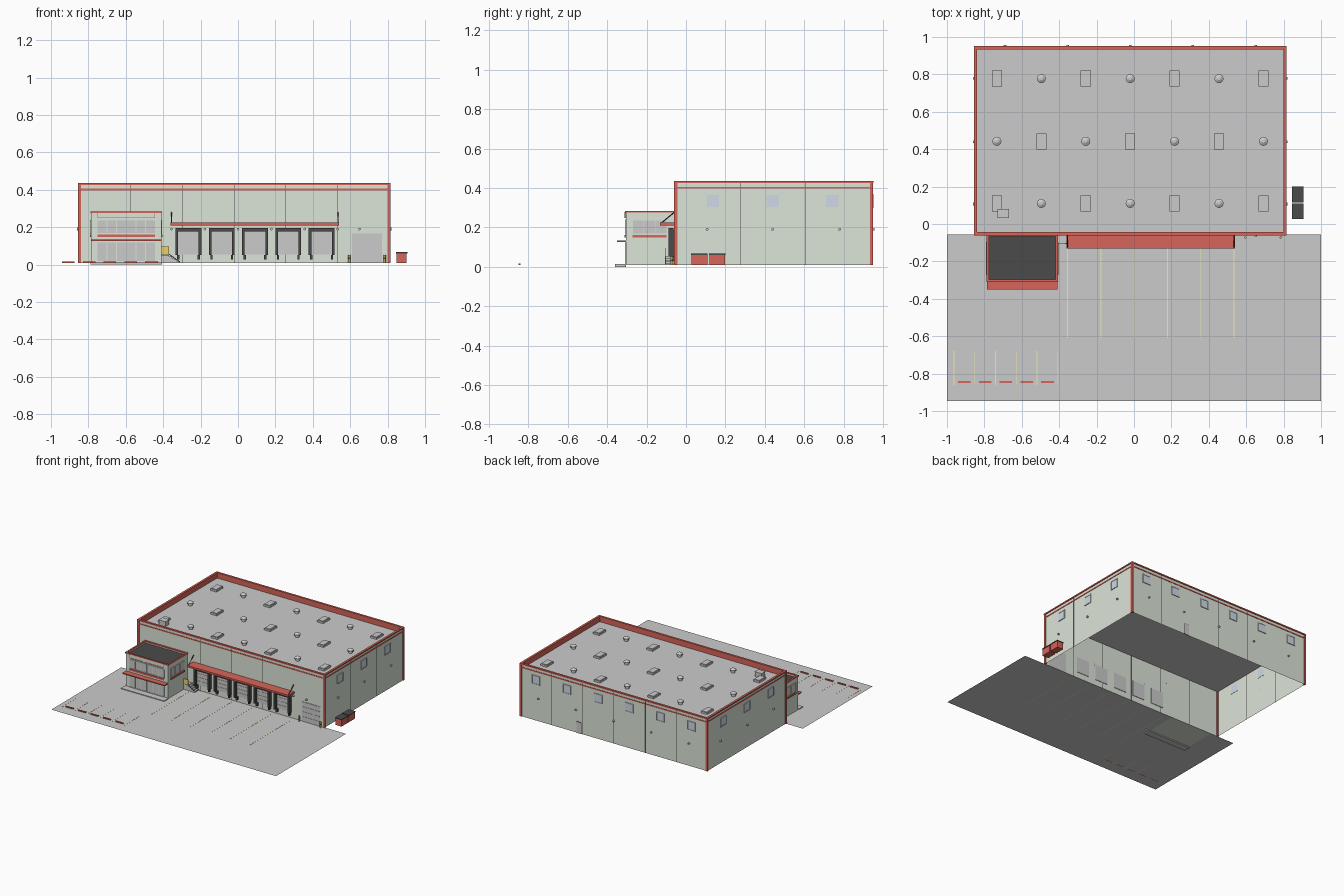
import bpy, bmesh
from mathutils import Matrix, Vector

if "Cube" in bpy.data.objects:
    bpy.data.objects.remove(bpy.data.objects["Cube"])

COL = {"wall": (.72, .78, .69), "red": (.68, .13, .10), "dark": (.07, .07, .07),
       "glass": (.62, .70, .80), "yellow": (.85, .65, .12), "line": (.88, .84, .45),
       "panel": (.66, .66, .67)}
mats = {}

def finish(name, bm, col=None):
    me = bpy.data.meshes.new(name)
    bm.to_mesh(me)
    bm.free()
    ob = bpy.data.objects.new(name, me)
    bpy.context.collection.objects.link(ob)
    if col:
        if col not in mats:
            mats[col] = bpy.data.materials.new(col)
            mats[col].diffuse_color = (*COL[col], 1)
        me.materials.append(mats[col])
    return ob

def boxes(name, items, col=None):
    """One object from boxes given as x0, x1, y0, y1, z0, z1."""
    bm = bmesh.new()
    for x0, x1, y0, y1, z0, z1 in items:
        m = Matrix.Translation(((x0+x1)/2, (y0+y1)/2, (z0+z1)/2)) @ Matrix.Diagonal((x1-x0, y1-y0, z1-z0, 1))
        bmesh.ops.create_cube(bm, size=1, matrix=m)
    return finish(name, bm, col)

def cylinders(name, items, r, col=None, r2=None, seg=16):
    """One object from rods given as start, end."""
    bm = bmesh.new()
    for a, b in items:
        a, b = Vector(a), Vector(b)
        m = Matrix.Translation((a+b)/2) @ (b-a).to_track_quat('Z', 'Y').to_matrix().to_4x4()
        bmesh.ops.create_cone(bm, cap_ends=True, segments=seg, radius1=r,
                              radius2=r if r2 is None else r2, depth=(b-a).length, matrix=m)
    for f in bm.faces:
        f.smooth = len(f.verts) == 4
    for e in bm.edges:
        e.smooth = all(f.smooth for f in e.link_faces)
    return finish(name, bm, col)

def ring(x0, x1, y0, y1, z0, z1, t):
    """Four boxes around a rectangle, seen from above."""
    return [(x0, x1, y0, y0+t, z0, z1), (x0, x1, y1-t, y1, z0, z1),
            (x0, x0+t, y0+t, y1-t, z0, z1), (x1-t, x1, y0+t, y1-t, z0, z1)]

X0, X1, Y0, Y1, B, TOP, ROOF = -.85, .81, -.055, .945, .008, .435, .39

def on_wall(side, u0, u1, z0, z1, d, back=.002):
    """Box lying on one outer wall of the hall."""
    return {"front": (u0, u1, Y0-d, Y0+back, z0, z1), "back": (u0, u1, Y1-back, Y1+d, z0, z1),
            "left": (X0-d, X0+back, u0, u1, z0, z1), "right": (X1-back, X1+d, u0, u1, z0, z1)}[side]

# Pavement (single sheet) with painted lines and wheel stops
bm = bmesh.new()
bm.faces.new([bm.verts.new((x, y, B)) for x, y in ((-1, -.945), (1, -.945), (1, Y0), (-1, Y0))])
finish("pavement", bm)
boxes("parking_lines", [(-.963+i*.111-.002, -.963+i*.111+.002, -.86, -.68, B, B+.001) for i in range(6)], "line")
boxes("dock_lane_lines", [(-.355+i*.178-.002, -.355+i*.178+.002, -.61, -.09, B, B+.001) for i in range(6)], "line")
boxes("wheel_stops", [(-.94+i*.111, -.873+i*.111, -.85, -.84, B, .016) for i in range(5)], "red")

# Hall shell: thin walls, open underneath
bm = bmesh.new()
lo, hi = [[bm.verts.new((x, y, z)) for x, y in ((X0, Y0), (X1, Y0), (X1, Y1), (X0, Y1))] for z in (B, TOP-.01)]
for i in range(4):
    j = (i+1) % 4
    bm.faces.new((lo[i], lo[j], hi[j], hi[i]))
finish("hall_walls", bm, "wall")
boxes("hall_roof", [(X0+.004, X1-.004, Y0+.004, Y1-.004, ROOF-.006, ROOF)])
boxes("parapet_lining", ring(X0+.001, X1-.001, Y0+.001, Y1-.001, ROOF-.004, TOP-.008, .008), "red")
boxes("parapet_cap", ring(X0-.006, X1+.006, Y0-.006, Y1+.006, TOP-.01, TOP, .017), "red")
boxes("wall_stripe", ring(X0-.003, X1+.003, Y0-.003, Y1+.003, .397, .406, .004), "red")
boxes("corner_trims", [(cx-.008, cx+.008, cy-.008, cy+.008, B, TOP-.005)
                       for cx in (X0+.003, X1-.003) for cy in (Y0+.003, Y1-.003)], "red")

# Wall panel joints
joints = [on_wall(s, u-.0015, u+.0015, B, .425, .001) for s in ("front", "back") for u in (-.575, -.298, -.02, .256, .533)]
joints += [on_wall(s, u-.0015, u+.0015, B, .425, .001) for s in ("left", "right") for u in (.275, .605)]
boxes("panel_joints", joints, "dark")

# High windows on the sides and back, with frames
spots = [(s, u) for s in ("left", "right") for u in (.137, .44, .742)]
spots += [("back", -.712+i*.277) for i in range(6)]
boxes("high_windows", [on_wall(s, u-.032, u+.032, .302, .365, .003) for s, u in spots], "glass")
frames = []
for s, u in spots:
    for a, b, c, d in ((-.036, .036, .298, .303), (-.036, .036, .364, .369), (-.036, -.031, .303, .364), (.031, .036, .303, .364)):
        frames.append(on_wall(s, u+a, u+b, c, d, .006))
boxes("high_window_frames", frames, "wall")

# Wall lamps
lamps = [((x, Y0, .19), (x, Y0-.012, .19)) for x in (-.355, -.177, 0, .178, .357, .533, .65)]
lamps += [((x, Y1, .19), (x, Y1+.012, .19)) for x in (-.69, -.355, -.02, .315, .65)]
for y in (.107, .44, .78):
    lamps += [((X0, y, .19), (X0-.012, y, .19)), ((X1, y, .19), (X1+.012, y, .19))]
cylinders("wall_lamps", lamps, .007)

# Back door
boxes("back_door_frame", [on_wall("back", .267, .313, B, .1, .002)], "dark")
boxes("back_door", [on_wall("back", .27, .31, B, .097, .004)], "panel")

# Roof skylights and vents in a checkerboard
curbs, panes, vents = [], [], []
for r, y in enumerate((.11, .442, .777)):
    for c in range(7):
        x = -.733 + c*.2375
        if (r+c) % 2 == 0:
            curbs.append((x-.027, x+.027, y-.043, y+.043, ROOF, ROOF+.014))
            panes.append((x-.023, x+.023, y-.039, y+.039, ROOF+.014, ROOF+.018))
        else:
            vents.append((x, y))
boxes("skylight_curbs", curbs)
boxes("skylight_panes", panes)
cylinders("vent_necks", [((x, y, ROOF), (x, y, ROOF+.018)) for x, y in vents], .016)
cylinders("vent_hoods", [((x, y, ROOF+.016), (x, y, ROOF+.024)) for x, y in vents], .024)
cylinders("vent_tops", [((x, y, ROOF+.024), (x, y, ROOF+.034)) for x, y in vents], .024, r2=.008)
boxes("rooftop_unit", [(-.727, -.67, .035, .078, ROOF, .425), (-.73, -.667, .032, .081, .425, .43)])

# Office block
OX0, OX1, OY = -.785, -.41, -.305
boxes("office_body", [(OX0, OX1, OY, Y0, B, .262)], "wall")
boxes("office_roof", [(OX0+.005, OX1-.005, OY+.005, Y0-.001, .258, .266)], "dark")
boxes("office_parapet", ring(OX0, OX1, OY, Y0, .26, .277, .007), "wall")
boxes("office_parapet_cap", ring(OX0-.004, OX1+.004, OY-.004, Y0, .275, .284, .013), "red")
boxes("entrance_canopy", [(OX0, OX1, -.35, OY, .126, .134)], "red")
boxes("entrance_step", [(OX0-.004, OX1+.004, -.36, OY, 0, .014)])
WX0, WX1 = -.752, -.443
boxes("office_stripes", [(WX0, WX1, OY-.006, OY, .148, .162), (OX0-.006, OX1+.006, -.272, -.098, .148, .162)], "red")
boxes("blank_panel_border", [(WX0, WX1, OY-.006, OY, .248, .251), (WX0, WX0+.003, OY-.006, OY, .251, .277),
                             (WX1-.003, WX1, OY-.006, OY, .251, .277)], "red")
boxes("blank_panel", [(WX0, WX1, OY-.004, OY, .25, .276)], "wall")
boxes("office_glass", [(WX0, WX1, OY-.002, OY, .016, .12), (WX0, WX1, OY-.002, OY, .166, .237),
                       (OX0-.002, OX1+.002, -.272, -.098, .166, .237)], "panel")
bars = []
for z0, z1 in ((.016, .12), (.166, .237)):
    bars += [(x-.002, x+.002, OY-.005, OY, z0, z1) for x in [WX0+i*(WX1-WX0)/6 for i in range(7)]]
    bars += [(WX0, WX1, OY-.005, OY, z-.002, z+.002) for z in (z0, z1)]
bars += [(OX0-.005, OX1+.005, y-.002, y+.002, .166, .237) for y in (-.272, -.214, -.156, -.098)]
bars += [(OX0-.005, OX1+.005, -.272, -.098, z-.002, z+.002) for z in (.166, .237)]
boxes("office_mullions", bars, "wall")

# Loading docks: door, dark shelter and bumpers
doors, shelters, bumpers, ribs = [], [], [], []
for i in range(5):
    x = -.265 + i*.178
    doors.append((x-.056, x+.056, Y0-.006, Y0+.004, .055, .18))
    ribs += [(x-.056, x+.056, Y0-.008, Y0, z, z+.002) for z in (.085, .115, .145)]
    shelters += [(x-.069, x-.055, Y0-.033, Y0, .052, .196), (x+.055, x+.069, Y0-.033, Y0, .052, .196),
                 (x-.055, x+.055, Y0-.033, Y0, .178, .196)]
    bumpers += [(x+s*.055-.006, x+s*.055+.006, Y0-.02, Y0, .028, .052) for s in (-1, 1)]
boxes("dock_doors", doors, "panel")
boxes("dock_door_ribs", ribs, "panel")
boxes("dock_shelters", shelters, "dark")
boxes("dock_bumpers", bumpers, "dark")
boxes("dock_canopy", [(-.36, .54, -.132, Y0, .21, .224)], "red")
cylinders("canopy_tie_rods", [((x, -.125, .222), (x, Y0, .28)) for x in (-.355, .535)], .003, "dark", seg=8)

# Side landing with stairs and yellow railing
boxes("landing", [(-.41, -.37, -.105, Y0, B, .052)])
boxes("landing_steps", [(-.37+i*.015, -.355+i*.015, -.105, Y0, B, .044-i*.009) for i in range(4)])
boxes("landing_guard", [(-.41, -.37, -.107, -.103, .055, .096)], "yellow")
cylinders("stair_rails", [((-.37, y, .056), (-.312, y, .016)) for y in (-.105, -.06)], .002, "dark", seg=8)

# Drive-in door with bollards
boxes("drive_in_door", [on_wall("front", .61, .77, B, .165, .004)], "panel")
boxes("drive_in_door_ribs", [on_wall("front", .61, .77, z, z+.002, .006) for z in (.045, .085, .125)], "panel")
bol = [(.595, -.072), (.785, -.072)]
cylinders("bollards", [((x, y, B), (x, y, .052)) for x, y in bol], .006, "yellow")
cylinders("bollard_bands", [((x, y, .03), (x, y, .038)) for x, y in bol], .0065, "dark")

# Waste bins beside the right wall
boxes("waste_bins", [(.847, .902, y, y+.08, B, .06) for y in (.028, .118)], "red")
boxes("waste_bin_lids", [(.844, .905, y-.002, y+.082, .06, .067) for y in (.028, .118)], "dark")

for m in bpy.data.materials:
    if m.users and not m.is_grease_pencil:
        m.use_nodes = True
        m.node_tree.nodes["Principled BSDF"].inputs["Base Color"].default_value = m.diffuse_color
